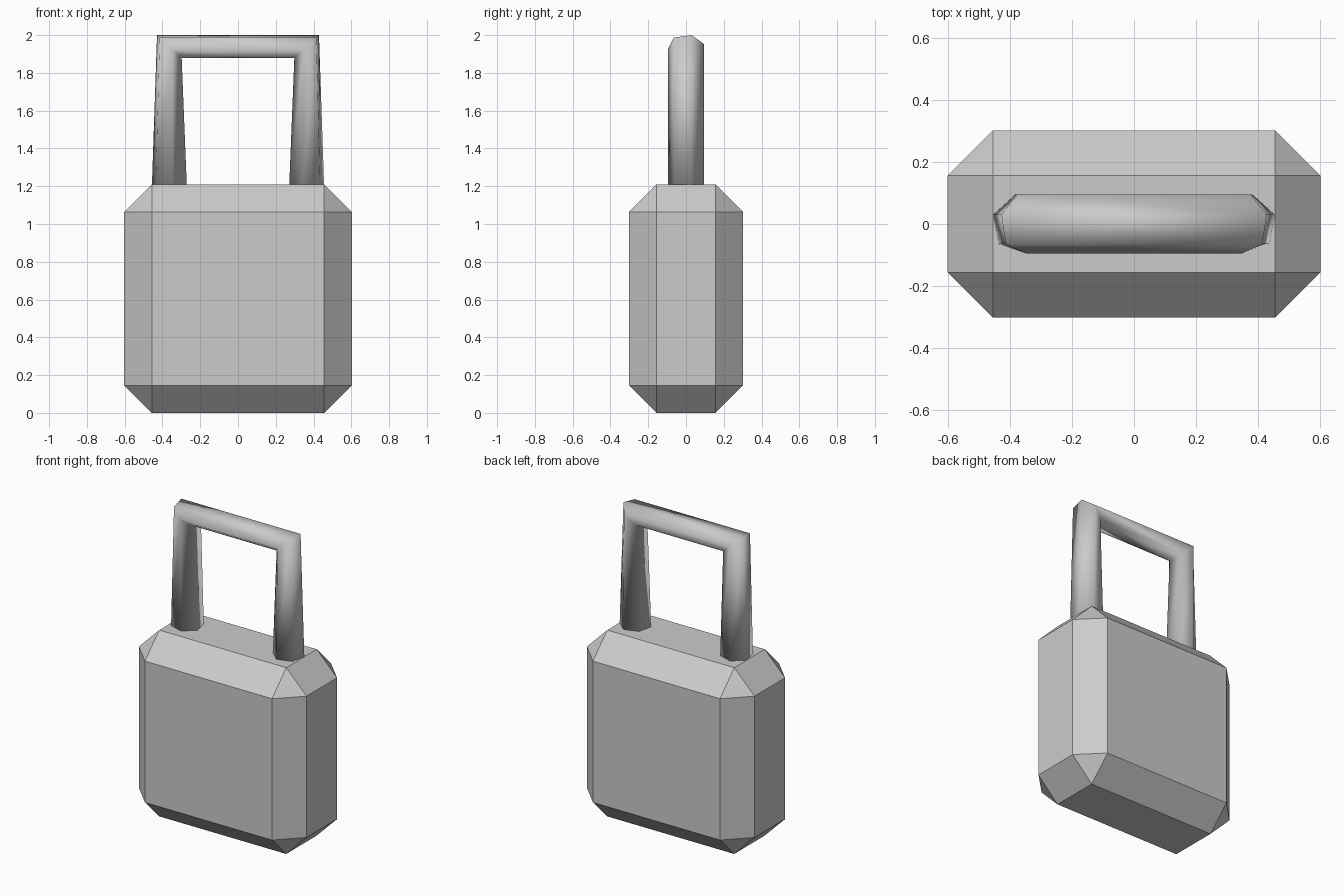
import bpy, bmesh, math

if "Cube" in bpy.data.objects:
    bpy.data.objects.remove(bpy.data.objects["Cube"])

def make_object(name, bm, smooth=False):
    bmesh.ops.recalc_face_normals(bm, faces=bm.faces)
    for f in bm.faces:
        f.smooth = smooth
    mesh = bpy.data.meshes.new(name)
    bm.to_mesh(mesh)
    bm.free()
    obj = bpy.data.objects.new(name, mesh)
    bpy.context.collection.objects.link(obj)
    return obj

# Lock body: box with wide single-segment chamfers
W, D, H, CHAMFER = 1.205, 0.605, 1.21, 0.146
bm = bmesh.new()
bmesh.ops.create_cube(bm, size=1)
for v in bm.verts:
    v.co = (v.co.x * W, v.co.y * D, (v.co.z + 0.5) * H)
bmesh.ops.bevel(bm, geom=bm.edges[:], offset=CHAMFER, offset_type='OFFSET',
                segments=1, profile=0.5, affect='EDGES')
make_object("lock_body", bm)

# Shackle: six-sided tube, rings at the feet and at the mitred corners
SIDES, RADIUS, LEG_X, BAR_Z = 6, 0.097, 0.3635, 1.94
MITRE = math.sqrt(0.5)
section = []
for i in range(SIDES):
    a = math.radians(42 + 360 / SIDES * i)
    section.append((RADIUS * math.cos(a), RADIUS * math.sin(a)))

def foot(side):
    return [(side * (LEG_X - u), v, H - 0.005) for u, v in section]

def corner(side):
    return [(side * (LEG_X - u * MITRE), v, BAR_Z - u * 0.65)
            for u, v in section]

bm = bmesh.new()
rings = [[bm.verts.new(p) for p in ring]
         for ring in (foot(-1), corner(-1), corner(1), foot(1))]
for a, b in zip(rings, rings[1:]):
    for i in range(SIDES):
        j = (i + 1) % SIDES
        bm.faces.new((a[i], a[j], b[j], b[i]))
bm.faces.new(rings[0]).normal_update()
bm.faces.new(rings[-1])
make_object("shackle", bm, smooth=True)
